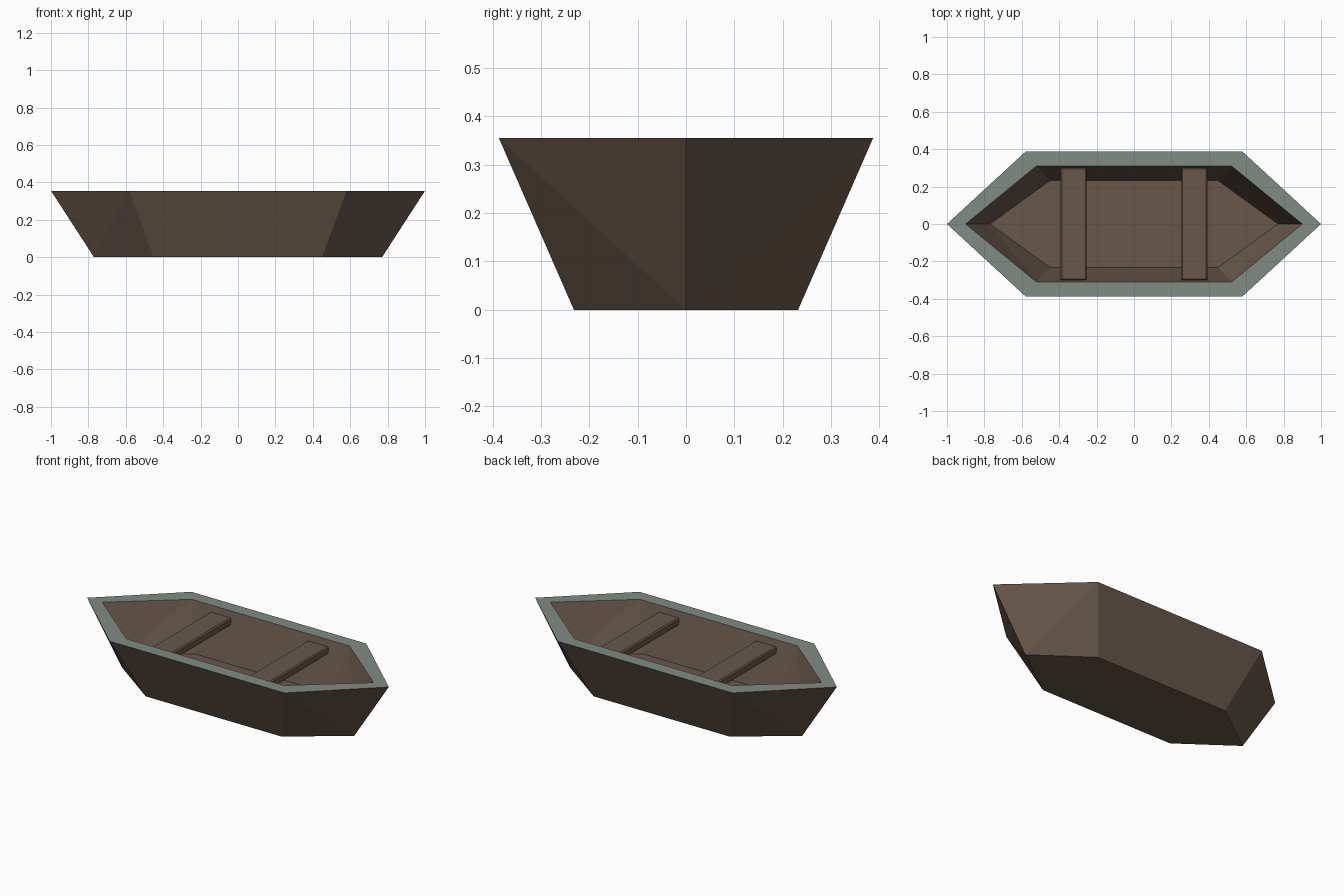
import bpy, bmesh

if "Cube" in bpy.data.objects:
    bpy.data.objects.remove(bpy.data.objects["Cube"])


def material(name, rgb):
    m = bpy.data.materials.new(name)
    m.diffuse_color = (*rgb, 1)
    m.use_nodes = True
    m.node_tree.nodes["Principled BSDF"].inputs["Base Color"].default_value = m.diffuse_color
    return m


wood = material("wood", (0.14, 0.097, 0.068))
paint = material("rim_paint", (0.215, 0.26, 0.225))


def add_object(name, bm, mats):
    bmesh.ops.recalc_face_normals(bm, faces=bm.faces[:])
    mesh = bpy.data.meshes.new(name)
    bm.to_mesh(mesh)
    bm.free()
    for m in mats:
        mesh.materials.append(m)
    ob = bpy.data.objects.new(name, mesh)
    bpy.context.collection.objects.link(ob)
    return ob


# Hull: four pointed hexagon rings joined outside, over the rim and inside
def ring(bm, tip, shoulder, half_width, z):
    pts = [(tip, 0), (shoulder, half_width), (-shoulder, half_width),
           (-tip, 0), (-shoulder, -half_width), (shoulder, -half_width)]
    return [bm.verts.new((x, y, z)) for x, y in pts]


def join(bm, low, high, mat=0):
    for i in range(6):
        j = (i + 1) % 6
        if i % 3 == 1 or mat:                 # straight sides and flat rim
            faces = [(low[i], low[j], high[j], high[i])]
        else:                                 # bow faces fold from tip to shoulder
            t, s = (i, j) if i % 3 == 0 else (j, i)
            faces = [(low[t], low[s], high[s]), (low[t], high[s], high[t])]
        for f in faces:
            bm.faces.new(f).material_index = mat


bm = bmesh.new()
keel = ring(bm, 0.77, 0.45, 0.232, 0)
outer = ring(bm, 1.0, 0.58, 0.387, 0.355)
inner = ring(bm, 0.90, 0.522, 0.31, 0.355)
floor = ring(bm, 0.77, 0.45, 0.232, 0.078)
bm.faces.new(keel)
bm.faces.new(floor)
join(bm, keel, outer)
join(bm, outer, inner, 1)
join(bm, floor, inner)
add_object("hull", bm, [wood, paint])

# Two plank seats with slightly chamfered edges
for name, x in (("rear_seat", -0.323), ("front_seat", 0.323)):
    bm = bmesh.new()
    bmesh.ops.create_cube(bm, size=1)
    bmesh.ops.scale(bm, vec=(0.14, 0.604, 0.046), verts=bm.verts[:])
    bmesh.ops.translate(bm, vec=(x, 0, 0.298), verts=bm.verts[:])
    bmesh.ops.bevel(bm, geom=bm.edges[:], offset=0.007, segments=1, affect='EDGES')
    add_object(name, bm, [wood])
